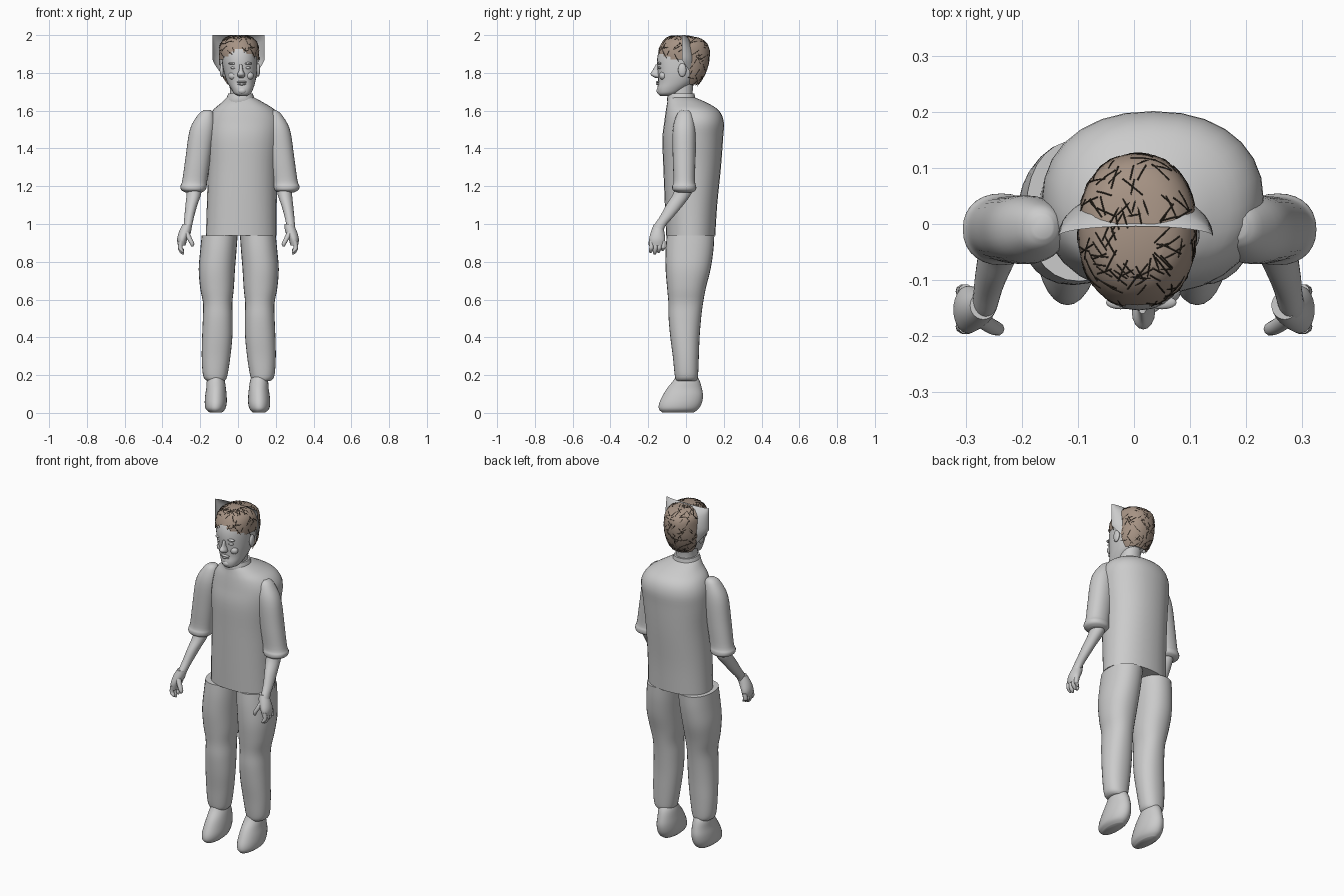
import bpy
import bmesh
import math
import random
from mathutils import Vector

random.seed(4)

default_cube = bpy.data.objects.get("Cube")
if default_cube:
    bpy.data.objects.remove(default_cube, do_unlink=True)


def make_material(name, colour):
    material = bpy.data.materials.new(name)
    material.use_nodes = True
    material.diffuse_color = (*colour, 1)
    shader = material.node_tree.nodes["Principled BSDF"]
    shader.inputs["Base Color"].default_value = (*colour, 1)
    shader.inputs["Roughness"].default_value = 0.8
    return material


plain_grey = make_material("plain grey", (0.6, 0.6, 0.6))
hair_brown = make_material("hair brown", (0.38, 0.29, 0.23))
strand_brown = make_material("dark strand brown", (0.04, 0.03, 0.02))


def finish(name, bm, material, angle=50):
    """Turn a bmesh into a smooth shaded object."""
    mesh = bpy.data.meshes.new(name)
    bmesh.ops.recalc_face_normals(bm, faces=bm.faces)
    bm.to_mesh(mesh)
    bm.free()
    mesh.materials.append(material)
    part = bpy.data.objects.new(name, mesh)
    bpy.context.collection.objects.link(part)
    bpy.ops.object.select_all(action='DESELECT')
    part.select_set(True)
    bpy.context.view_layer.objects.active = part
    bpy.ops.object.shade_smooth_by_angle(angle=math.radians(angle))
    return part


def smooth_rings(rings, steps):
    """Catmull-Rom interpolation between cross-sections."""
    result = []
    for i in range(len(rings) - 1):
        a, b = rings[max(i - 1, 0)], rings[i]
        c, d = rings[i + 1], rings[min(i + 2, len(rings) - 1)]
        for k in range(steps):
            t = k / steps
            result.append([q + t * (r - p) / 2 + t * t * (p - 2.5 * q + 2 * r - s / 2)
                           + t ** 3 * (3 * q - 3 * r + s - p) / 2
                           for p, q, r, s in zip(a, b, c, d)])
    return result + [list(rings[-1])]


def loft(name, rings, material=plain_grey, side=1, shift=0, sides=28, power=2.2,
         steps=4, keep=None):
    """Skin level sections given as (z, x min, x max, y min, y max)."""
    bm = bmesh.new()
    loops = []
    for z, x0, x1, y0, y1 in smooth_rings(rings, steps):
        loop = []
        for k in range(sides):
            angle = math.tau * k / sides
            c, s = math.cos(angle), math.sin(angle)
            x = (x0 + x1) / 2 + (x1 - x0) / 2 * math.copysign(abs(c) ** (2 / power), c)
            y = (y0 + y1) / 2 + (y1 - y0) / 2 * math.copysign(abs(s) ** (2 / power), s)
            loop.append(bm.verts.new((side * x + shift, y, z)))
        loops.append(loop)
    for low, high in zip(loops, loops[1:]):
        for k in range(sides):
            n = (k + 1) % sides
            bm.faces.new((low[k], low[n], high[n], high[k]))
    bm.faces.new(loops[0])
    bm.faces.new(loops[-1])
    if keep:
        unwanted = [f for f in bm.faces if not keep(f.calc_center_median())]
        bmesh.ops.delete(bm, geom=unwanted, context='FACES')
    return finish(name, bm, material)


def tube(name, path, side=1):
    """Slim digit following points given as (x, y, z, radius)."""
    rings = [(z, x - r, x + r, y - r, y + r) for x, y, z, r in path]
    return loft(name, rings, side=side, sides=10, power=2, steps=3)


def ellipsoid(name, centre, size):
    bm = bmesh.new()
    bmesh.ops.create_uvsphere(bm, u_segments=16, v_segments=10, radius=1)
    for v in bm.verts:
        v.co = Vector(centre) + Vector(p * q for p, q in zip(v.co, size))
    return finish(name, bm, plain_grey)


# Tunic body and collar
loft("torso", [
    (.94, -.17, .205, -.105, .155), (1.1, -.165, .205, -.112, .165),
    (1.3, -.16, .21, -.12, .185), (1.45, -.165, .225, -.125, .196),
    (1.54, -.16, .23, -.115, .2), (1.6, -.135, .2, -.107, .175),
    (1.64, -.09, .14, -.1, .115), (1.67, -.06, .085, -.095, .045)])
loft("collar", [(1.63, -.065, .09, -.095, .06), (1.66, -.062, .088, -.1, .05),
                (1.69, -.052, .078, -.095, .045)])
loft("neck", [(1.62, -.05, .075, -.09, .04), (1.7, -.043, .068, -.085, .035),
              (1.8, -.05, .07, -.08, .05)])

# Limbs, right side first and then mirrored
for label, side in (("right", 1), ("left", -1)):
    mirrored = side < 0
    loft(label + "_trouser_leg", [
        (.17, -.165, -.07, -.05, .055), (.185, -.18, -.06, -.057, .062),
        (.22, -.188, -.052, -.062, .065), (.3, -.192, -.04, -.07, .068),
        (.4, -.19, -.03, -.083, .072), (.5, -.186, -.028, -.092, .08),
        (.58, -.185, -.03, -.093, .09), (.66, -.2, -.022, -.1, .105),
        (.76, -.208, -.016, -.108, .13), (.86, -.2, -.008, -.108, .145),
        (.94, -.192, -.002, -.102, .15)],
        side=side, shift=.008 if mirrored else 0)
    loft(label + "_shoe", [
        (.002, -.15, -.085, -.125, .04), (.02, -.17, -.068, -.143, .065),
        (.05, -.176, -.06, -.142, .083), (.09, -.174, -.06, -.124, .09),
        (.13, -.168, -.064, -.1, .084), (.17, -.165, -.07, -.068, .072),
        (.2, -.155, -.08, -.05, .055)],
        side=side, shift=-.006 if mirrored else 0, power=2)
    loft(label + "_sleeve", [
        (1.603, -.18, -.145, -.025, .015), (1.58, -.21, -.128, -.048, .035),
        (1.5, -.255, -.122, -.07, .05), (1.35, -.278, -.145, -.07, .05),
        (1.23, -.295, -.163, -.066, .048), (1.2, -.305, -.166, -.073, .054),
        (1.18, -.3, -.172, -.07, .052), (1.168, -.28, -.19, -.05, .035)],
        side=side, shift=.02 if mirrored else 0)
    loft(label + "_forearm", [
        (1.22, -.27, -.19, -.05, .04), (1.16, -.272, -.195, -.068, .028),
        (1.1, -.278, -.215, -.105, -.015), (1.04, -.284, -.232, -.138, -.065),
        (.99, -.288, -.243, -.17, -.108), (.95, -.295, -.25, -.175, -.125)],
        side=side, shift=.014 if mirrored else 0, power=2)
    loft(label + "_palm", [
        (1.0, -.292, -.245, -.17, -.12), (.96, -.312, -.25, -.185, -.115),
        (.92, -.322, -.268, -.195, -.11), (.885, -.318, -.278, -.19, -.115)],
        side=side, power=2)
    for i, finger in enumerate(("index", "middle", "ring", "little")):
        y = -.183 + i * .021
        tip = .838 + .009 * abs(i - 1)
        tube(f"{label}_{finger}_finger", [
            (-.3, y, .91, .013), (-.306, y, .875, .012),
            (-.298, y - .003, tip + .012, .011), (-.29, y - .004, tip, .005)], side)
    tube(label + "_thumb", [
        (-.278, -.165, .965, .016), (-.258, -.18, .925, .014),
        (-.243, -.187, .895, .012), (-.243, -.187, .88, .005)], side)

# Head, slightly tilted
loft("head", [
    (1.678, .005, .045, -.135, -.07), (1.69, -.02, .067, -.148, -.045),
    (1.715, -.036, .08, -.152, -.005), (1.75, -.057, .091, -.147, .04),
    (1.8, -.074, .1, -.15, .08), (1.86, -.085, .102, -.154, .1),
    (1.91, -.088, .1, -.145, .105), (1.95, -.08, .09, -.122, .09),
    (1.98, -.05, .06, -.08, .05)])

# Facial features
loft("nose", [
    (1.772, .009, .027, -.158, -.13), (1.782, -.002, .037, -.178, -.13),
    (1.795, -.003, .036, -.188, -.13), (1.815, .006, .027, -.176, -.13),
    (1.845, .007, .023, -.16, -.13)], sides=16, power=2)
ellipsoid("upper_lip", (.02, -.148, 1.752), (.026, .012, .006))
ellipsoid("lower_lip", (.02, -.146, 1.741), (.022, .012, .007))
ellipsoid("chin", (.022, -.14, 1.705), (.024, .016, .018))
for label, sign in (("right", -1), ("left", 1)):
    ellipsoid(label + "_eye", (.014 + sign * .037, -.139, 1.827), (.016, .01, .007))
    ellipsoid(label + "_brow", (.013 + sign * .037, -.14, 1.85), (.026, .012, .007))
    ellipsoid(label + "_cheek", (.016 + sign * .042, -.122, 1.785), (.025, .02, .022))
    ellipsoid(label + "_ear", (.01 + sign * .096, -.02, 1.815), (.011, .022, .036))


def in_hairline(p):
    return p.z > 1.74 and (p.y > .015 or p.z > 1.93 - .6 * abs(p.x - .01))


# Hair cap with an arched hairline
hair = loft("hair_cap", [
    (1.73, -.05, .07, -.04, .06), (1.78, -.082, .1, -.1, .095),
    (1.84, -.098, .11, -.13, .118), (1.9, -.1, .112, -.15, .126),
    (1.95, -.095, .106, -.134, .115), (1.982, -.072, .082, -.108, .075),
    (1.996, -.04, .05, -.08, .01)], hair_brown, sides=36, keep=in_hairline)

# Loose crossing strands laid on the hair cap
curve = bpy.data.curves.new("hair_strands", 'CURVE')
curve.dimensions = '3D'
curve.bevel_depth = .0013
curve.bevel_resolution = 0
for face in random.choices(hair.data.polygons, k=190):
    normal = face.normal
    along = normal.cross(Vector((random.uniform(-1, 1), random.uniform(-1, 1), .5)))
    along = along.normalized() * random.uniform(.012, .024)
    spline = curve.splines.new('POLY')
    spline.points.add(2)
    for point, t in zip(spline.points, (-1, 0, 1)):
        position = face.center + along * t + normal * (.001 - .002 * t * t)
        position.z = min(position.z, 1.998)
        point.co = (*position, 1)
curve.materials.append(strand_brown)
bpy.context.collection.objects.link(bpy.data.objects.new("hair_strands", curve))

# Curved sheet wrapping the back of the head, leaning forward at the top
bm = bmesh.new()
columns, rows = 28, 10
grid = []
for i in range(columns + 1):
    angle = math.pi * i / columns
    bottom = 1.87 - .13 * math.sin(angle)
    line = []
    for j in range(rows + 1):
        z = bottom + (2 - bottom) * j / rows
        lean = max(0, (z - 1.85) / .15)
        width = .138 - .05 * max(0, 1.87 - z) / .13
        depth = .018 + .067 * math.cos(min(lean, 1) * math.pi / 2) ** .6
        line.append(bm.verts.new((.003 + width * math.cos(angle),
                                  -.022 + depth * math.sin(angle), z)))
    grid.append(line)
for a, b in zip(grid, grid[1:]):
    for j in range(rows):
        bm.faces.new((a[j], b[j], b[j + 1], a[j + 1]))
finish("back_hair_sheet", bm, plain_grey)
